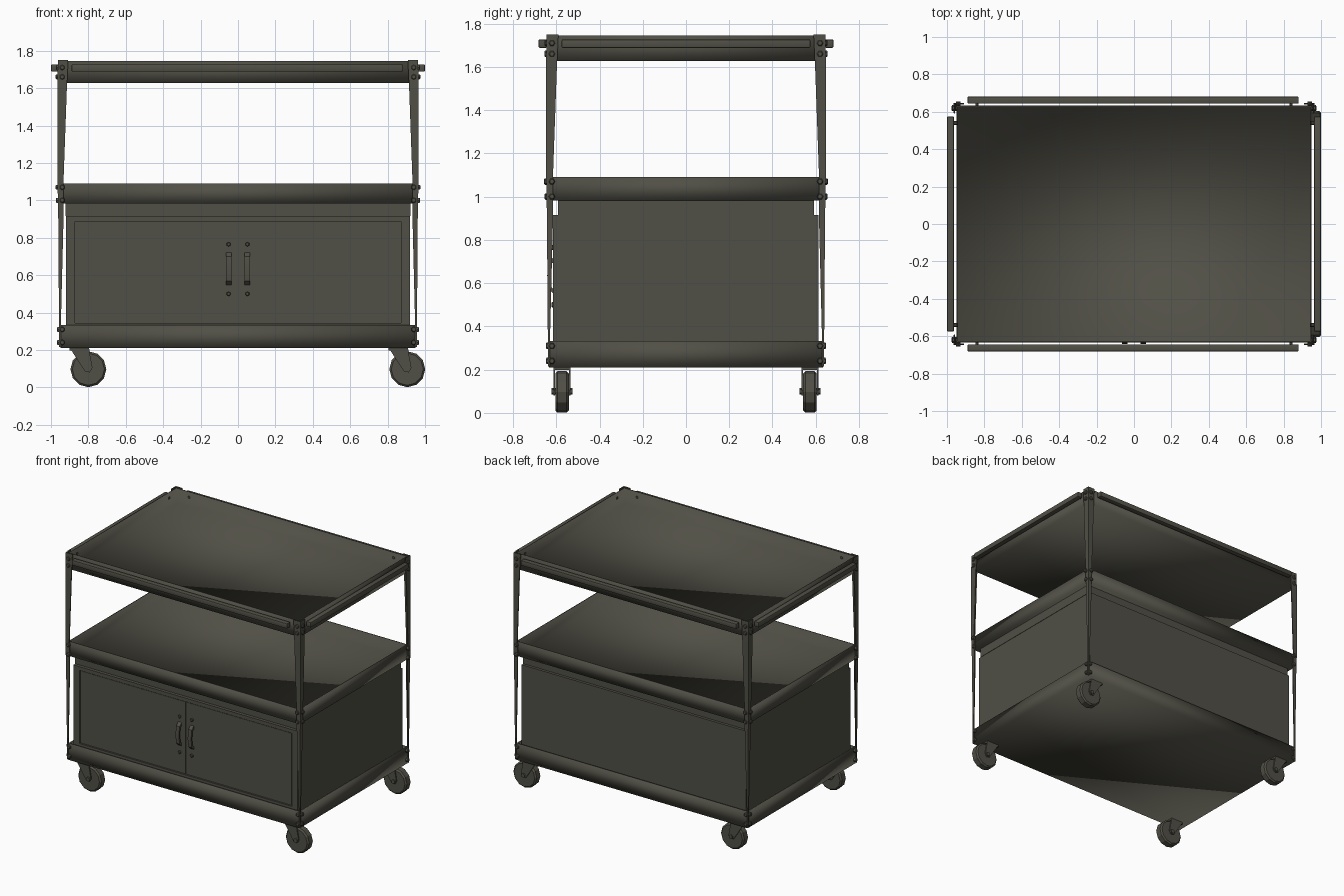
import bpy, bmesh, math
from mathutils import Matrix, Vector

if "Cube" in bpy.data.objects:
    bpy.data.objects.remove(bpy.data.objects["Cube"])

mat = bpy.data.materials.new("dark olive metal")
mat.diffuse_color = (0.082, 0.079, 0.061, 1)
mat.use_nodes = True
mat.node_tree.nodes["Principled BSDF"].inputs["Base Color"].default_value = mat.diffuse_color


def finish(name, bm, smooth=False, recalc=True, angle=40):
    if recalc:
        bmesh.ops.recalc_face_normals(bm, faces=bm.faces)
    me = bpy.data.meshes.new(name)
    bm.to_mesh(me)
    bm.free()
    me.materials.append(mat)
    ob = bpy.data.objects.new(name, me)
    bpy.context.collection.objects.link(ob)
    if smooth:
        bpy.context.view_layer.objects.active = ob
        ob.select_set(True)
        bpy.ops.object.shade_smooth_by_angle(angle=math.radians(angle))
        ob.select_set(False)
    return ob


def box(name, x0, x1, y0, y1, z0, z1, bevel=0):
    bm = bmesh.new()
    bmesh.ops.create_cube(bm, size=1)
    for v in bm.verts:
        v.co = Vector(((x0 + x1) / 2 + v.co.x * (x1 - x0),
                       (y0 + y1) / 2 + v.co.y * (y1 - y0),
                       (z0 + z1) / 2 + v.co.z * (z1 - z0)))
    if bevel:
        bmesh.ops.bevel(bm, geom=bm.edges[:], offset=bevel, segments=2,
                        profile=0.5, affect='EDGES')
    return finish(name, bm, bevel > 0)


def loft(bm, rings):
    for r0, r1 in zip(rings, rings[1:]):
        n = len(r0)
        for i in range(n):
            j = (i + 1) % n
            bm.faces.new((r0[i], r0[j], r1[j], r1[i]))


def tray(name, z0, z1):
    # sheet-metal pan: thin floor, thin rim, open at the top
    bm = bmesh.new()
    t = 0.007
    rings = []
    for inset, z in ((0, z0), (0, z1), (t, z1), (t, z0 + t)):
        x, y = 0.95 - inset, 0.633 - inset
        rings.append([bm.verts.new(c) for c in ((-x, -y, z), (x, -y, z), (x, y, z), (-x, y, z))])
    loft(bm, rings)
    bm.faces.new(rings[0])
    bm.faces.new(rings[-1])
    return finish(name, bm, True, angle=100)


def cyl(name, centre, axis, length, r, sides, bevel=0, smooth=False):
    bm = bmesh.new()
    rot = Vector((0, 0, 1)).rotation_difference(Vector(axis)).to_matrix().to_4x4()
    bmesh.ops.create_cone(bm, cap_ends=True, segments=sides, radius1=r, radius2=r,
                          depth=length, matrix=Matrix.Translation(centre) @ rot)
    if bevel:
        rims = [e for e in bm.edges if any(len(f.verts) > 4 for f in e.link_faces)]
        bmesh.ops.bevel(bm, geom=rims, offset=bevel, segments=1, affect='EDGES')
    return finish(name, bm, smooth)


def plate_xz(name, pts, y0, y1):
    # side profile in x/z, extruded along y
    bm = bmesh.new()
    f = bm.faces.new([bm.verts.new((x, y0, z)) for x, z in pts])
    ext = bmesh.ops.extrude_face_region(bm, geom=[f])["geom"]
    bmesh.ops.translate(bm, vec=(0, y1 - y0, 0),
                        verts=[g for g in ext if isinstance(g, bmesh.types.BMVert)])
    return finish(name, bm)


# three pan shelves
tray("top_shelf", 1.628, 1.745)
tray("middle_shelf", 0.982, 1.09)
tray("bottom_shelf", 0.21, 0.333)

# cabinet walls stepping in to a narrower apron; open where the shelves close it
bm = bmesh.new()
rings = []
for x, y0, y1, z in ((0.92, -0.602, 0.612, 0.217), (0.92, -0.602, 0.612, 0.915),
                     (0.923, -0.592, 0.592, 0.915), (0.923, -0.592, 0.592, 0.983)):
    rings.append([bm.verts.new(c) for c in ((-x, y0, z), (x, y0, z), (x, y1, z), (-x, y1, z))])
loft(bm, rings)
finish("cabinet_walls", bm, recalc=False)

# front frame around the doors
box("frame_top", -0.92, 0.92, -0.615, -0.601, 0.888, 0.915)
box("frame_bottom", -0.92, 0.92, -0.615, -0.601, 0.217, 0.345)
for s, side in ((-1, "left"), (1, "right")):
    xs = sorted((s * 0.872, s * 0.92))
    box("frame_" + side, *xs, -0.615, -0.601, 0.345, 0.888)
    # door
    xs = sorted((s * 0.006, s * 0.867))
    box("door_" + side, *xs, -0.609, -0.601, 0.350, 0.883)
    # bowed handle
    bm = bmesh.new()
    path = [(-0.606, 0.545), (-0.634, 0.57), (-0.642, 0.635), (-0.634, 0.70), (-0.606, 0.725),
            (-0.606, 0.70), (-0.622, 0.69), (-0.630, 0.635), (-0.622, 0.58), (-0.606, 0.57)]
    a = [bm.verts.new((s * 0.05 - 0.014, y, z)) for y, z in path]
    b = [bm.verts.new((s * 0.05 + 0.014, y, z)) for y, z in path]
    loft(bm, [a, b])
    bm.faces.new(a)
    bm.faces.new(b[::-1])
    finish("handle_" + side, bm, True)
    for z in (0.5, 0.765):
        cyl("handle_bolt_" + side, (s * 0.05, -0.613, z), (0, 1, 0), 0.018, 0.012, 6, 0.003)

# tapering angle-iron corner posts: (height, flange width, outward offset)
rows = [(0.215, 0.010, 0.0), (0.34, 0.010, 0.0), (0.9, 0.028, 0.004), (1.1, 0.032, 0.008),
        (1.6, 0.050, 0.008), (1.75, 0.055, 0.006)]
for sx in (-1, 1):
    for sy in (-1, 1):
        tag = ("front" if sy < 0 else "back") + ("_left" if sx < 0 else "_right")
        bm = bmesh.new()
        rings = []
        t = 0.007
        for z, w, o in rows:
            X, Y = 0.957 + o, 0.639 + o
            sec = [(X, Y), (X - w, Y), (X - w, Y - t), (X - t, Y - t), (X - t, Y - w), (X, Y - w)]
            rings.append([bm.verts.new((sx * x, sy * y, z)) for x, y in sec])
        loft(bm, rings)
        bm.faces.new(rings[0])
        bm.faces.new(rings[-1])
        finish("corner_post_" + tag, bm)
        # bolts on both flanges at every shelf
        for z, o in ((1.71, 0.006), (1.66, 0.007), (1.07, 0.008), (1.0, 0.006), (0.31, 0), (0.24, 0)):
            cyl("bolt_" + tag, (sx * 0.940, sy * (0.637 + o), z), (0, 1, 0), 0.022, 0.015, 6, 0.004)
            cyl("bolt_" + tag, (sx * (0.957 + o), sy * 0.620, z), (1, 0, 0), 0.022, 0.015, 6, 0.004)

        # caster: all four trail towards +x
        cx, cy = (-0.80 if sx < 0 else 0.905), sy * 0.573
        cyl("wheel_" + tag, (cx, cy, 0.097), (0, 1, 0), 0.062, 0.096, 12, 0.01)
        cyl("axle_" + tag, (cx, cy, 0.1), (0, 1, 0), 0.096, 0.016, 6)
        prof = [(-0.10, 0.212), (0.004, 0.212), (0.008, 0.18), (0.022, 0.105),
                (0.008, 0.08), (-0.018, 0.085), (-0.06, 0.15)]
        for o in (-0.036, 0.036):
            plate_xz("fork_" + tag, [(cx + x, z) for x, z in prof],
                     cy + o - 0.004, cy + o + 0.004)
        box("fork_top_" + tag, cx - 0.10, cx + 0.004, cy - 0.038, cy + 0.038, 0.198, 0.211)

# rectangular rails around the top shelf, with short standoffs
for s, fb, lr in ((-1, "front", "left"), (1, "back", "right")):
    ys = sorted((s * 0.643, s * 0.682))
    box("rail_" + fb, -0.89, 0.88, *ys, 1.688, 1.727, 0.006)
    xs = sorted((s * 0.962, s * 1.0))
    box("rail_" + lr, *xs, -0.575, 0.575, 1.688, 1.727, 0.006)
    for e in (-1, 1):
        cyl("standoff_" + fb, (e * 0.84, s * 0.64, 1.707), (0, 1, 0), 0.03, 0.01, 6)
        cyl("standoff_" + lr, (s * 0.957, e * 0.54, 1.707), (1, 0, 0), 0.03, 0.01, 6)
